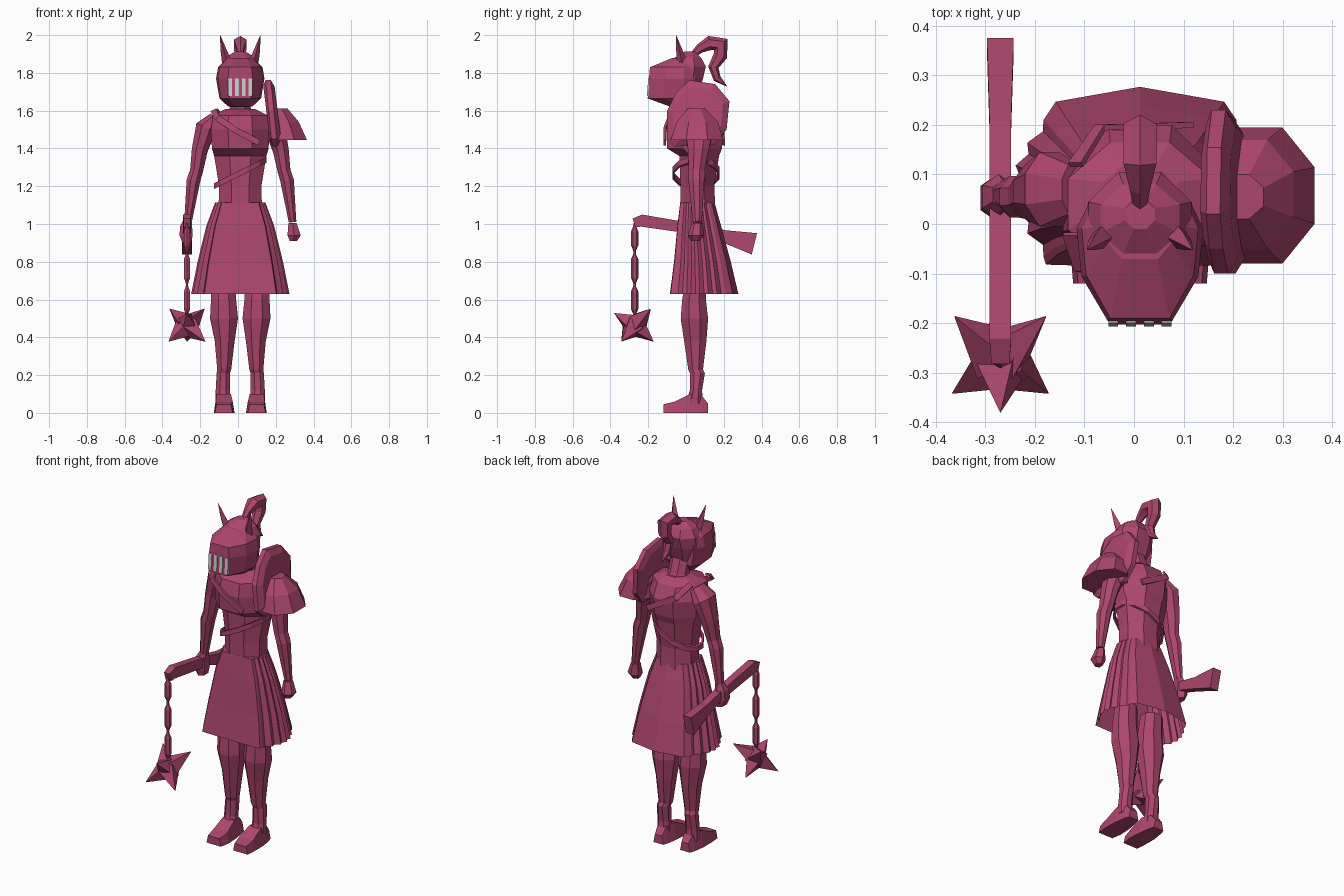
import bpy, bmesh, math
from mathutils import Vector

CX = 0.012  # the body centreline sits slightly right of the bounding box centre


def material(name, rgb):
    m = bpy.data.materials.new(name)
    m.diffuse_color = (*rgb, 1)
    return m


PLUM = material("plum", (0.42, 0.062, 0.155))
GREY = material("pale grey", (0.62, 0.60, 0.61))


def loft(name, rings, mat=PLUM, mirror=False, cap=(True, True)):
    """Skin equal-length rings of points, optionally adding a mirrored copy."""
    bm = bmesh.new()
    for s in ((1, -1) if mirror else (1,)):
        vs = [[bm.verts.new((s * p[0] + CX, p[1], p[2])) for p in r] for r in rings]
        n = len(rings[0])
        for a, b in zip(vs, vs[1:]):
            for i in range(n):
                bm.faces.new((a[i], a[(i + 1) % n], b[(i + 1) % n], b[i]))
        for use, r in zip(cap, (vs[0], vs[-1])):
            if use:
                bm.faces.new(r)
    bmesh.ops.recalc_face_normals(bm, faces=bm.faces)
    me = bpy.data.meshes.new(name)
    bm.to_mesh(me)
    bm.free()
    me.materials.append(mat)
    ob = bpy.data.objects.new(name, me)
    bpy.context.collection.objects.link(ob)
    return ob


def ring(z, x0, x1, y0, y1, n=8):
    """Horizontal n-gon filling the given x and y extents."""
    k = math.cos(math.pi / n)
    return [((x0 + x1) / 2 + (x1 - x0) / 2 / k * math.cos(a),
             (y0 + y1) / 2 + (y1 - y0) / 2 / k * math.sin(a), z)
            for a in (2 * math.pi * (i + 0.5) / n for i in range(n))]


def tube(name, path, n=6, mirror=False, ref=(1, 0, 0)):
    """Tube along (x, y, z, half width along ref, half depth)."""
    ps = [Vector(p[:3]) for p in path]
    rings = []
    for i, p in enumerate(ps):
        t = (ps[min(i + 1, len(ps) - 1)] - ps[max(i - 1, 0)]).normalized()
        u = t.cross(Vector(ref)).normalized()
        v = u.cross(t)
        k = math.cos(math.pi / n)
        rings.append([p + v * path[i][3] / k * math.cos(a) + u * path[i][4] / k * math.sin(a)
                      for a in (2 * math.pi * (j + 0.5) / n for j in range(n))])
    return loft(name, rings, mirror=mirror)


# Legs and feet
loft("legs", [ring(z, x0, x1, y0, y1) for z, x0, x1, y0, y1 in (
    (0.72, 0.03, 0.15, 0.00, 0.11), (0.60, 0.022, 0.155, -0.02, 0.105),
    (0.50, 0.012, 0.160, -0.028, 0.117), (0.38, 0.03, 0.135, -0.01, 0.108),
    (0.23, 0.048, 0.122, 0.012, 0.09), (0.21, 0.055, 0.125, 0.02, 0.1),
    (0.12, 0.055, 0.13, 0.02, 0.085), (0.05, 0.05, 0.13, 0.0, 0.09))], mirror=True)
loft("feet", [[(a, y, 0), (b, y, 0), (b - i, y, z), (a + i, y, z)] for y, a, b, z, i in (
    (-0.12, 0.04, 0.135, 0.045, 0.01), (-0.06, 0.03, 0.14, 0.06, 0.01),
    (0.02, 0.035, 0.14, 0.10, 0.015), (0.085, 0.045, 0.13, 0.09, 0.015),
    (0.117, 0.055, 0.12, 0.05, 0.01))], mirror=True)

# Skirt: flat front and back panels, pleated sides
half = [(0.09, -0.085), (0.19, -0.082)]
for i in range(13):
    t = i / 12
    half.append((0.195 + 0.065 * math.sin(math.pi * t) - 0.016 * (i % 2), -0.065 + 0.275 * t))
half.append((0.17, 0.247))
outline = [(0, -0.085)] + half + [(0, 0.277)] + [(-x, y) for x, y in reversed(half)]
loft("skirt", [[(x * sx, cy + (y - 0.096) * sy, z) for x, y in outline] for z, sx, cy, sy in (
    (0.63, 1.0, 0.096, 1.0), (0.80, 0.87, 0.087, 0.83), (0.99, 0.69, 0.07, 0.64),
    (1.115, 0.51, 0.06, 0.50))], cap=(False, True))

# Torso with overhanging breastplate
loft("torso", [ring(z, -r, r, y0, y1) for z, r, y0, y1 in (
    (1.08, 0.115, -0.03, 0.155), (1.20, 0.112, -0.03, 0.15), (1.36, 0.138, -0.035, 0.175),
    (1.40, 0.150, -0.10, 0.19), (1.50, 0.155, -0.105, 0.20), (1.575, 0.145, -0.085, 0.165),
    (1.61, 0.075, 0.0, 0.12))])
loft("neck", [ring(1.56, -0.07, 0.07, 0.0, 0.14), ring(1.62, -0.055, 0.055, 0.0, 0.10),
              ring(1.70, -0.055, 0.055, -0.03, 0.07)])

# Straps: a slanted ring at the ribs and a band over the shoulder
band = []
for dz, grow in ((-0.015, 0), (-0.015, 0.012), (0.015, 0.012), (0.015, 0)):
    r = ring(0, -0.128 - grow, 0.128 + grow, -0.06 - grow, 0.165 + grow, 12)
    band.append([(x, y, 1.27 + 0.5 * x + dz) for x, y, _ in r])
loft("rib_strap", band + band[:1], cap=(False, False))
tube("chest_strap", [(-0.14, -0.02, 1.60, 0.006, 0.016), (-0.12, -0.09, 1.56, 0.006, 0.016),
                     (-0.03, -0.112, 1.50, 0.006, 0.016), (0.10, -0.112, 1.43, 0.006, 0.016)],
     4, ref=(0, 1, 0))
tube("back_strap", [(-0.13, 0.12, 1.60, 0.006, 0.016), (-0.08, 0.195, 1.53, 0.006, 0.016),
                    (0.10, 0.20, 1.43, 0.006, 0.016)], 4, ref=(0, 1, 0))

# Arms and hands
tube("arms", [(0.135, 0.07, 1.565, 0.03, 0.05), (0.182, 0.07, 1.51, 0.055, 0.075),
              (0.215, 0.065, 1.39, 0.042, 0.055), (0.232, 0.055, 1.28, 0.034, 0.042),
              (0.248, 0.055, 1.23, 0.036, 0.042), (0.277, 0.06, 1.01, 0.02, 0.024)],
     8, mirror=True)
loft("left_hand", [ring(z, x0, x1, y0, y1, 6) for z, x0, x1, y0, y1 in (
    (0.91, 0.262, 0.300, 0.03, 0.07), (0.94, 0.25, 0.32, 0.015, 0.09),
    (1.005, 0.255, 0.298, 0.035, 0.085))])
loft("right_hand", [ring(z, x0, x1, y0, y1, 6) for z, x0, x1, y0, y1 in (
    (0.90, -0.305, -0.26, 0.02, 0.09), (0.94, -0.322, -0.252, 0.01, 0.095),
    (0.99, -0.318, -0.255, 0.015, 0.095), (1.03, -0.297, -0.257, 0.035, 0.085))])

# Shoulder armour: cap and upright neck guard
loft("pauldron", [ring(z, x0, x1, y0, y1) for z, x0, x1, y0, y1 in (
    (1.445, 0.13, 0.353, -0.08, 0.195), (1.54, 0.13, 0.31, -0.05, 0.17),
    (1.612, 0.15, 0.25, 0.01, 0.10))])
guard = [(-0.10, 1.45), (-0.10, 1.60), (-0.05, 1.70), (0.02, 1.762), (0.155, 1.74),
         (0.23, 1.65), (0.215, 1.50), (0.15, 1.42), (-0.06, 1.41)]
loft("neck_guard", [[(x + 0.10 * (1.60 - z), 0.06 + (y - 0.06) * s, 1.59 + (z - 1.59) * s)
                     for y, z in guard] for x, s in ((0.138, 0.82), (0.15, 1), (0.178, 1), (0.198, 0.8))])

# Helmet, visor and grille
loft("helmet", [ring(z, -r, r, y0, y1) for z, r, y0, y1 in (
    (1.62, 0.055, -0.07, 0.03), (1.68, 0.09, -0.08, 0.06), (1.77, 0.106, -0.09, 0.09),
    (1.835, 0.104, -0.10, 0.105), (1.88, 0.08, -0.06, 0.08), (1.912, 0.03, -0.01, 0.05))])
visor = [(0.10, 0.05), (0.128, -0.01), (0.118, -0.11), (0.065, -0.203)]
visor += [(-x, y) for x, y in reversed(visor)]
loft("visor", [[(x * sx, y * sy, z) for x, y in visor] for z, sx, sy in (
    (1.622, 0.5, 0.42), (1.665, 0.86, 1.0), (1.77, 1.0, 0.965), (1.83, 0.92, 0.94),
    (1.88, 0.55, 0.35))])
for i in range(4):
    x = -0.054 + 0.036 * i
    loft("grille_slot", [[(x - 0.01, y, z), (x + 0.01, y, z), (x + 0.01, y + 0.007, z),
                          (x - 0.01, y + 0.007, z)] for y, z in ((-0.207, 1.677), (-0.200, 1.77))], GREY)

# Horns and plume
loft("horns", [[(x + dx * r, y + dy * r, z) for dx, dy in ((1, 0), (0, 1), (-1, 0), (0, -1))]
               for x, y, z, r in ((0.068, -0.02, 1.85, 0.028), (0.088, -0.035, 1.92, 0.017),
                                  (0.106, -0.052, 1.998, 0.001))], mirror=True)
tube("plume", [(0, 0.03, 1.89, 0.012, 0.012), (0, 0.075, 1.93, 0.02, 0.022),
               (0, 0.125, 1.958, 0.033, 0.033), (0, 0.185, 1.95, 0.033, 0.04),
               (0, 0.182, 1.89, 0.03, 0.032), (0, 0.145, 1.83, 0.024, 0.024),
               (0, 0.165, 1.77, 0.018, 0.018), (0, 0.215, 1.73, 0.002, 0.002)], 6)

# Flail: handle, chain and spiked head
FX, FY = -0.282, -0.272
tube("flail_handle", [(FX, -0.275, 1.005, 0.018, 0.025), (FX, -0.235, 1.018, 0.022, 0.032),
                      (FX, 0.10, 0.965, 0.022, 0.027), (FX, 0.20, 0.935, 0.022, 0.033),
                      (FX, 0.362, 0.895, 0.027, 0.058)], 4)
for top, low in ((0.985, 0.862), (0.838, 0.69), (0.668, 0.525)):
    loft("chain_link", [ring(z, FX - r, FX + r, FY - r, FY + r, 6) for z, r in (
        (low - 0.02, 0.005), (low, 0.007), (low + 0.025, 0.017), (top - 0.025, 0.017),
        (top, 0.007), (top + 0.02, 0.005))])
C = Vector((FX, FY, 0.463))
tips = [Vector(t) for t in ((0.092, 0.085, 0.088), (-0.092, 0.085, 0.088), (0.097, -0.07, -0.085),
                            (-0.097, -0.07, -0.085), (0, -0.108, 0.065), (0, 0.1, -0.085))]
for t in tips:
    u = t.cross(Vector((0.3, 0.9, 0.1))).normalized()
    v = t.cross(u).normalized()
    loft("flail_spike", [[C + t * k + (u * math.cos(a) + v * math.sin(a)) * r
                          for a in (math.pi / 2 * j for j in range(4))]
                         for k, r in ((0.1, 0.062), (1.0, 0.001))])
